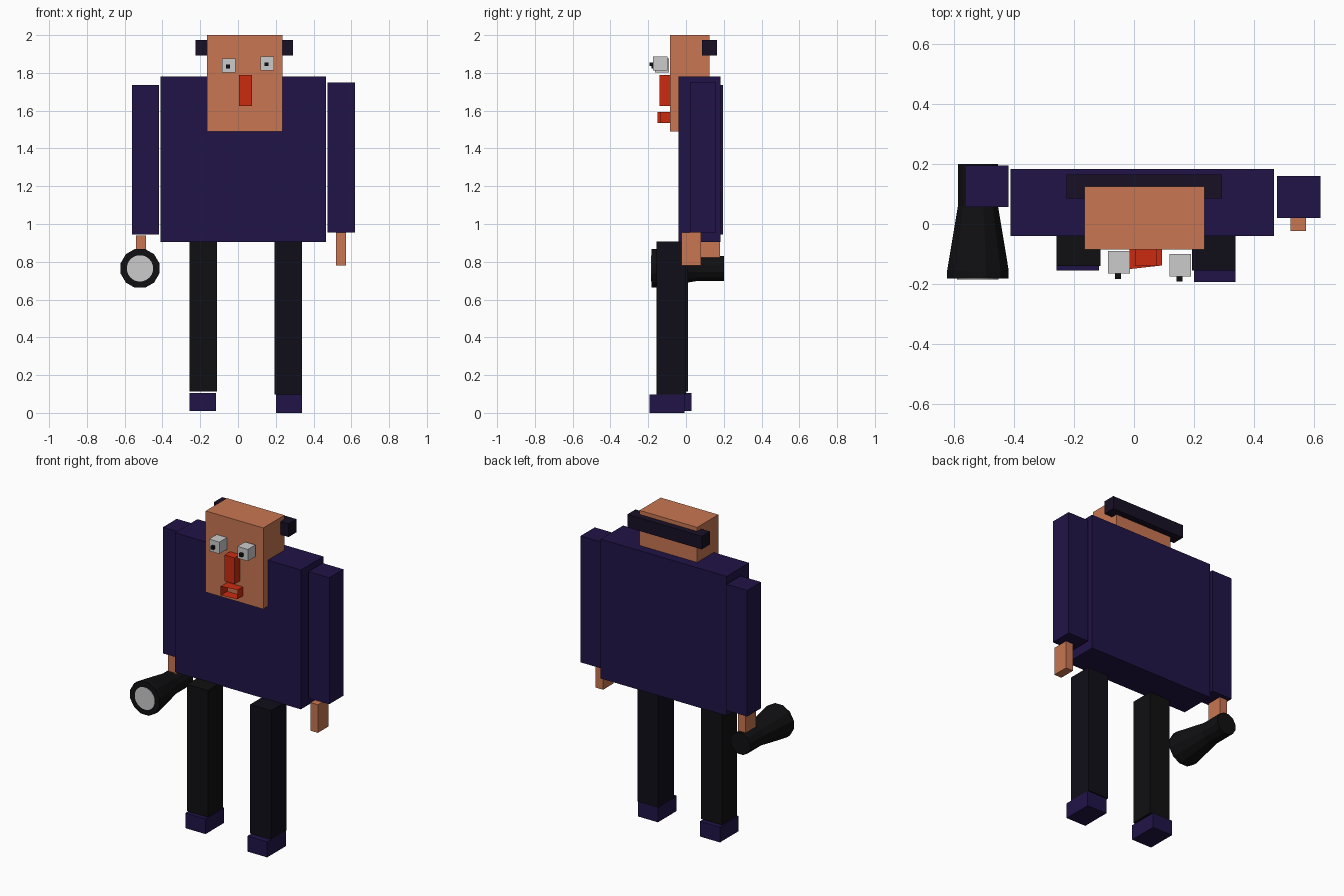
import bpy, bmesh, math

if "Cube" in bpy.data.objects:
    bpy.data.objects.remove(bpy.data.objects["Cube"])


def material(name, r, g, b):
    m = bpy.data.materials.new(name)
    m.diffuse_color = (r, g, b, 1)
    m.use_nodes = True
    m.node_tree.nodes["Principled BSDF"].inputs["Base Color"].default_value = m.diffuse_color
    return m


SKIN = material("skin", 0.58, 0.18, 0.085)
RED = material("red", 0.60, 0.024, 0.005)
NAVY = material("navy", 0.015, 0.007, 0.062)
HAIR = material("dark_hair", 0.009, 0.005, 0.018)
BLACK = material("black", 0.005, 0.005, 0.006)
DARK = material("dark_trouser", 0.005, 0.0045, 0.010)


def finish(name, bm, mat):
    bmesh.ops.recalc_face_normals(bm, faces=bm.faces)
    me = bpy.data.meshes.new(name)
    bm.to_mesh(me)
    bm.free()
    ob = bpy.data.objects.new(name, me)
    bpy.context.collection.objects.link(ob)
    if mat:
        me.materials.append(mat)
    return ob


def box(name, x, y, z, mat=None):
    """Box given by its (min, max) range on each axis."""
    bm = bmesh.new()
    bmesh.ops.create_cube(bm, size=1)
    for v in bm.verts:
        v.co = [(r[0] + r[1]) / 2 + c * (r[1] - r[0]) for r, c in zip((x, y, z), v.co)]
    return finish(name, bm, mat)


def lathe_y(name, cx, cz, profile, mat=None, sides=12):
    """Capped solid turned about a y-axis line; profile is (y, radius)."""
    bm = bmesh.new()
    rings = []
    for y, r in profile:
        angles = [2 * math.pi * (i + 0.5) / sides for i in range(sides)]
        rings.append([bm.verts.new((cx + r * math.cos(a), y, cz + r * math.sin(a))) for a in angles])
    for a, b in zip(rings, rings[1:]):
        for i in range(sides):
            j = (i + 1) % sides
            bm.faces.new((a[i], a[j], b[j], b[i]))
    bm.faces.new(rings[0])
    bm.faces.new(rings[-1])
    return finish(name, bm, mat)


# Head and hair band
box("head", (-0.165, 0.235), (-0.085, 0.125), (1.49, 2.0), SKIN)
box("hair", (-0.225, 0.292), (0.085, 0.165), (1.893, 1.975), HAIR)

# Eyes and pupils
for side, x, y, z in (("left", -0.05, -0.165, 1.838), ("right", 0.154, -0.174, 1.85)):
    box(side + "_eye", (x - 0.036, x + 0.036), (y, y + 0.075), (z - 0.037, z + 0.037))
    px = x - 0.003
    box(side + "_pupil", (px - 0.01, px + 0.01), (y - 0.018, y), (z - 0.014, z + 0.006), BLACK)

# Nose
box("nose", (0.005, 0.075), (-0.14, -0.08), (1.625, 1.79), RED)

# Open mouth tube with a slightly slanted front rim
bm = bmesh.new()
corners = ((-0.015, 1.535), (0.093, 1.535), (0.093, 1.592), (-0.015, 1.592))
front = [bm.verts.new((x, -0.15 if x < 0 else -0.138, z)) for x, z in corners]
back = [bm.verts.new((x, -0.085, z)) for x, z in corners]
for i in range(4):
    j = (i + 1) % 4
    bm.faces.new((front[i], front[j], back[j], back[i]))
finish("mouth", bm, RED)

# Torso, arms and hands
box("torso", (-0.41, 0.465), (-0.04, 0.183), (0.905, 1.78), NAVY)
box("left_arm", (-0.562, -0.418), (0.057, 0.195), (0.945, 1.737), NAVY)
box("right_arm", (0.475, 0.62), (0.02, 0.16), (0.956, 1.75), NAVY)
box("left_hand", (-0.54, -0.487), (0.078, 0.18), (0.76, 0.938), SKIN)
box("right_hand", (0.52, 0.572), (-0.024, 0.08), (0.78, 0.956), SKIN)

# Legs and shoes
box("left_leg", (-0.257, -0.112), (-0.14, 0.01), (0.112, 0.907), BLACK)
box("right_leg", (0.193, 0.338), (-0.155, 0.0), (0.097, 0.907), DARK)
box("left_shoe", (-0.257, -0.117), (-0.155, 0.03), (0.01, 0.105), NAVY)
box("right_shoe", (0.2, 0.338), (-0.193, -0.007), (0.0, 0.097), NAVY)

# Flashlight: straight grip, flared head and pale lens
cx, cz = -0.519, 0.765
lathe_y("flashlight_body", cx, cz,
        ((0.2, 0.069), (0.06, 0.069), (-0.155, 0.106), (-0.182, 0.106)), BLACK)
lathe_y("flashlight_lens", cx, cz, ((-0.17, 0.07), (-0.184, 0.07)), None, 20)
